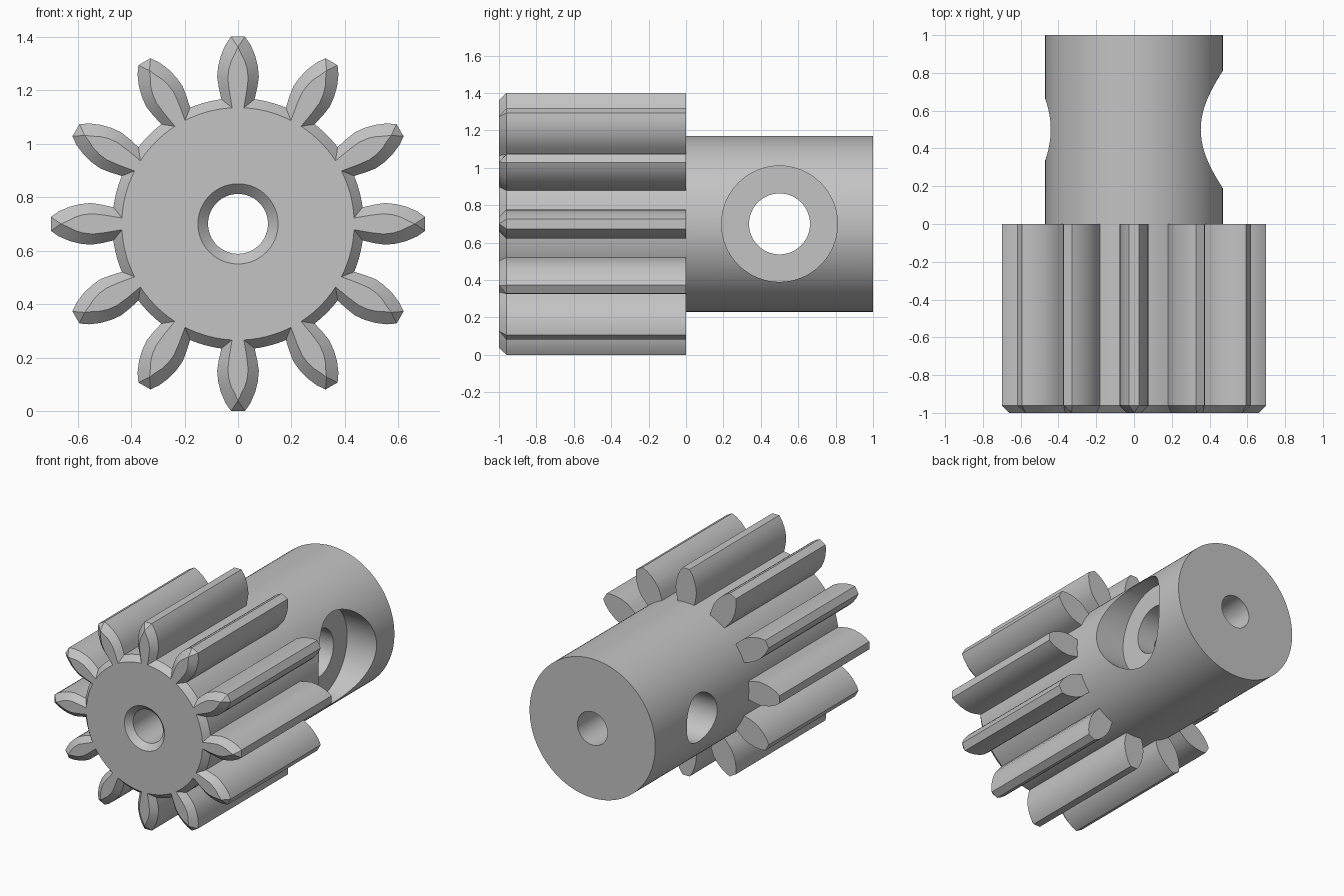
import bpy, bmesh, math
from mathutils import Matrix, Vector

cube = bpy.data.objects.get("Cube")
if cube:
    bpy.data.objects.remove(cube, do_unlink=True)

TEETH, ROOT, INNER, AXIS_Z = 12, 0.47, 0.434, 0.70
PITCH = math.tau / TEETH

metal = bpy.data.materials.new("grey metal")
metal.use_nodes = True
GREY = (0.55, 0.55, 0.55, 1)
metal.diffuse_color = GREY
metal.node_tree.nodes["Principled BSDF"].inputs["Base Color"].default_value = GREY

# Half tooth profiles (half width, height), neck to tip
FULL = [(0.062, 0.466), (0.072, 0.51), (0.078, 0.55), (0.074, 0.59),
        (0.064, 0.63), (0.047, 0.67), (0.026, 0.70)]
INSET = [(0.022, 0.434), (0.033, 0.50), (0.038, 0.545), (0.034, 0.58),
         (0.025, 0.61), (0.012, 0.635), (0, 0.662)]


def tooth(half, k):
    """Tooth outline in the xz plane, turned to position k."""
    pts = [(-w, h) for w, h in half] + [(w, h) for w, h in reversed(half)]
    c, s = math.cos(k * PITCH), math.sin(k * PITCH)
    return [(w * c + h * s, h * c - w * s) for w, h in pts]


def arc(a, b, steps):
    """Points strictly between a and b on their common circle."""
    r = math.hypot(*a)
    t0, t1 = math.atan2(*a), math.atan2(*b)
    d = (t1 - t0) % math.tau
    angles = [t0 + d * i / steps for i in range(1, steps)]
    return [(r * math.sin(t), r * math.cos(t)) for t in angles]


def outline(half):
    pts = []
    for k in range(TEETH):
        cur, nxt = tooth(half, k), tooth(half, k + 1)
        pts += cur + arc(cur[-1], nxt[0], 7)
    return pts


def ring(bm, pts, y):
    return [bm.verts.new((x, y, z)) for x, z in pts]


def bridge(bm, a, b):
    for i in range(len(a)):
        j = (i + 1) % len(a)
        bm.faces.new((a[i], a[j], b[j], b[i]))


def finish(bm, name):
    bmesh.ops.remove_doubles(bm, verts=bm.verts, dist=0.0002)
    bmesh.ops.recalc_face_normals(bm, faces=bm.faces)
    mesh = bpy.data.meshes.new(name)
    bm.to_mesh(mesh)
    bm.free()
    mesh.materials.append(metal)
    obj = bpy.data.objects.new(name, mesh)
    bpy.context.collection.objects.link(obj)
    obj.location.z = AXIS_Z
    return obj


# Toothed section with a bevelled front
bm = bmesh.new()
back = ring(bm, outline(FULL), 0)
shoulder = ring(bm, outline(FULL), -0.96)
front = ring(bm, outline(INSET), -1)
bridge(bm, back, shoulder)
bridge(bm, shoulder, front)
bm.faces.new(front)

# Plain hub behind the teeth, and the back end of each tooth
hub = []
for k in range(TEETH):
    cur, nxt = tooth(FULL, k), tooth(FULL, k + 1)
    under = arc(cur[0], cur[-1], 5)
    bm.faces.new(ring(bm, cur + under[::-1], 0))
    hub += [cur[0]] + under + [cur[-1]] + arc(cur[-1], nxt[0], 7)
hub_front, hub_back = ring(bm, hub, 0), ring(bm, hub, 1)
bridge(bm, hub_front, hub_back)
bm.faces.new(hub_back)
pinion = finish(bm, "pinion_gear")


def turned_cutter(name, profile, axis, centre, segments=64):
    """Solid of revolution from (position, radius) pairs along an axis."""
    bm = bmesh.new()
    rings = []
    for p, r in profile:
        circle = [(r * math.cos(math.tau * i / segments),
                   r * math.sin(math.tau * i / segments), p) for i in range(segments)]
        rings.append([bm.verts.new(c) for c in circle])
    for a, b in zip(rings, rings[1:]):
        bridge(bm, a, b)
    bm.faces.new(rings[0])
    bm.faces.new(rings[-1])
    turn = Vector((0, 0, 1)).rotation_difference(Vector(axis)).to_matrix().to_4x4()
    bm.transform(Matrix.Translation(centre) @ turn)
    obj = finish(bm, name)
    obj.hide_render = True
    return obj


def cut(target, cutter):
    mod = target.modifiers.new("cut", "BOOLEAN")
    mod.operation, mod.solver, mod.object = "DIFFERENCE", "EXACT", cutter
    bpy.context.view_layer.objects.active = target
    bpy.ops.object.modifier_apply(modifier=mod.name)
    bpy.data.objects.remove(cutter, do_unlink=True)


# Shaft bore with a countersunk front
cut(pinion, turned_cutter("bore_cutter",
    [(-1.1, 0.25), (-0.962, 0.112), (1.1, 0.112)], (0, 1, 0), (0, 0, 0)))
# Cross hole for the set screw, counterbored on the left
cut(pinion, turned_cutter("screw_cutter",
    [(-0.6, 0.163), (0.25, 0.163), (0.25, 0.31), (0.6, 0.31)], (1, 0, 0), (0, 0.5, 0)))

bpy.ops.object.select_all(action="DESELECT")
pinion.select_set(True)
bpy.context.view_layer.objects.active = pinion
bpy.ops.object.shade_smooth_by_angle(angle=math.radians(25))
